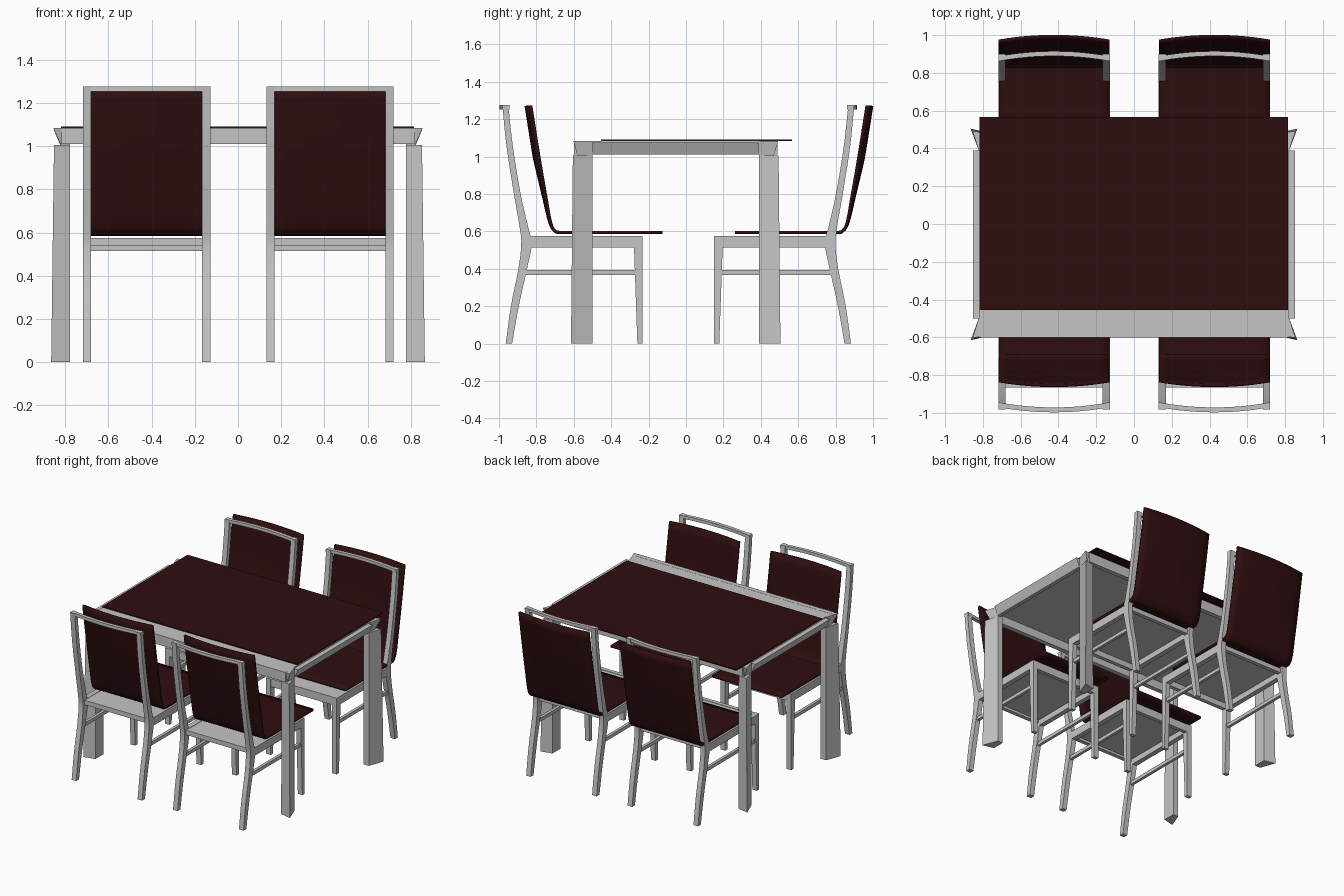
import bpy, bmesh
from mathutils import Vector

if "Cube" in bpy.data.objects:
    bpy.data.objects.remove(bpy.data.objects["Cube"], do_unlink=True)


def material(name, rgb):
    m = bpy.data.materials.new(name)
    m.use_nodes = True
    m.diffuse_color = (*rgb, 1)
    bsdf = m.node_tree.nodes["Principled BSDF"]
    bsdf.inputs["Base Color"].default_value = (*rgb, 1)
    bsdf.inputs["Roughness"].default_value = 0.6
    return m


GREY = material("light grey frame", (0.56, 0.56, 0.56))
WINE = material("dark wine panel", (0.028, 0.0042, 0.005))


def finish(name, bm, mat, smooth=False):
    bmesh.ops.recalc_face_normals(bm, faces=bm.faces)
    mesh = bpy.data.meshes.new(name)
    bm.to_mesh(mesh)
    bm.free()
    mesh.materials.append(mat)
    ob = bpy.data.objects.new(name, mesh)
    bpy.context.collection.objects.link(ob)
    if smooth:
        bpy.ops.object.select_all(action="DESELECT")
        ob.select_set(True)
        bpy.context.view_layer.objects.active = ob
        bpy.ops.object.shade_smooth_by_angle(angle=0.6)
    return ob


def loft(name, rings, mat, smooth=False):
    """Skin a row of equal-sized closed rings and cap both ends."""
    bm = bmesh.new()
    rows = [[bm.verts.new(p) for p in ring] for ring in rings]
    n = len(rows[0])
    for a, b in zip(rows, rows[1:]):
        for i in range(n):
            j = (i + 1) % n
            bm.faces.new((a[i], a[j], b[j], b[i]))
    bm.faces.new(rows[0])
    bm.faces.new(rows[-1])
    return finish(name, bm, mat, smooth)


def box(name, x, y, z, mat):
    return loft(name, [[(x[0], y[0], h), (x[1], y[0], h), (x[1], y[1], h), (x[0], y[1], h)]
                       for h in z], mat)


def spline(points, steps=5):
    """Catmull-Rom curve through the points."""
    pts = [Vector(p) for p in points]
    ext = [2 * pts[0] - pts[1]] + pts + [2 * pts[-1] - pts[-2]]
    out = []
    for a, b, c, d in zip(ext, ext[1:], ext[2:], ext[3:]):
        for k in range(steps):
            t = k / steps
            out.append(0.5 * (2 * b + (c - a) * t + (2 * a - 5 * b + 4 * c - d) * t * t
                              + (3 * b - a - 3 * c + d) * t ** 3))
    return out + [pts[-1]]


PANEL_SHIFT = 0.11   # the dark panels all sit a little towards the back
CHAIR_MID = -0.041   # chairs mirror about this line
TABLE_MID = -0.055   # table mirrors about this line
HALF = 0.295         # half width of a chair


def chair(tag, cx, back):
    def fy(y):
        return 2 * CHAIR_MID - y if back else y

    def block(name, x, y, z):
        box(f"{tag}_{name}", (cx + x[0], cx + x[1]), (fy(y[0]), fy(y[1])), z, GREY)

    # Curved rear posts: y, z, depth
    post = spline([(-.947, 0, .034), (-.915, .2, .042), (-.873, .4, .046), (-.853, .53, .056),
                   (-.866, .62, .046), (-.902, .8, .036), (-.942, 1.05, .034),
                   (-.966, 1.275, .032)])
    for side, s in (("left", 1), ("right", -1)):
        x0, x1 = s * (HALF - 0.038), s * HALF
        rings = []
        for y, z, d in post:
            rings.append([(cx + x0, fy(y - d / 2), z), (cx + x1, fy(y - d / 2), z),
                          (cx + x1, fy(y + d / 2), z), (cx + x0, fy(y + d / 2), z)])
        loft(f"{tag}_{side}_rear_post", rings, GREY, True)
        # Tapered front leg
        loft(f"{tag}_{side}_front_leg",
             [[(cx + x0, fy(b), z), (cx + x1, fy(b), z), (cx + x1, fy(-.232), z),
               (cx + x0, fy(-.232), z)] for b, z in ((-.26, 0), (-.278, .515), (-.28, .575))],
             GREY)
        block(f"{side}_seat_rail", (x0, x1), (-.86, -.275), (.515, .575))
        block(f"{side}_stretcher", (s * (HALF - .03), s * (HALF - .008)), (-.87, -.265),
              (.367, .393))

    # Seat frame cross rails and seat board
    inner = HALF - 0.038
    block("front_seat_rail", (-inner, inner), (-.265, -.235), (.515, .575))
    block("rear_seat_rail", (-inner, inner), (-.865, -.835), (.54, .575))
    block("seat_board", (-inner, inner), (-.84, -.26), (.558, .572))

    # Bowed top rail
    rings = []
    for i in range(13):
        u = i / 6 - 1
        y = -.97 - .027 * (1 - u * u)
        x = cx + u * HALF
        rings.append([(x, fy(y), 1.252), (x, fy(y + .026), 1.252),
                      (x, fy(y + .026), 1.275), (x, fy(y), 1.275)])
    loft(f"{tag}_top_rail", rings, GREY, True)

    # One-piece bent seat and back shell, bowed more towards the top
    path = spline([(-.235, .594), (-.5, .594), (-.765, .594), (-.812, .605), (-.836, .655),
                   (-.862, .8), (-.895, .99), (-.94, 1.272)])
    bm = bmesh.new()
    rows = []
    for y, z in path:
        bow = .025 * min(1, max(0, (z - .594) / .4))
        rows.append([])
        for i in range(13):
            u = i / 6 - 1
            rows[-1].append(bm.verts.new((cx + u * (HALF - .002),
                                          fy(y - bow * (1 - u * u)) + PANEL_SHIFT, z)))
    for a, b in zip(rows, rows[1:]):
        for i in range(12):
            bm.faces.new((a[i], a[i + 1], b[i + 1], b[i]))
    shell = finish(f"{tag}_seat_shell", bm, WINE, True)
    thick = shell.modifiers.new("Thickness", "SOLIDIFY")
    thick.thickness = 0.017
    thick.offset = 0


for xname, cx in (("left", .426), ("right", -.423)):
    for yname, back in (("front", False), ("back", True)):
        chair(f"{yname}_{xname}_chair", cx, back)

# Table legs: slim kite-shaped posts with flared caps
for xname, sx in (("left", 1), ("right", -1)):
    for yname, sy in (("front", -1), ("back", 1)):
        def ring(tip, wing, z):
            pts = [tip, (.778, wing), (.778, .445), (.822, .445)]
            return [(sx * x, TABLE_MID + sy * y, z) for x, y in pts]
        loft(f"table_{yname}_{xname}_leg",
             [ring((.865, .56), .54, 0), ring((.852, .55), .535, 1.005)], GREY)
        loft(f"table_{yname}_{xname}_leg_cap",
             [ring((.82, .525), .52, 1.005), ring((.855, .548), .535, 1.083)], GREY)

    # Side rail leaning outwards
    loft(f"table_{xname}_rail",
         [[(sx * .795, y, 1.01), (sx * .825, y, 1.01), (sx * .853, y, 1.075),
           (sx * .815, y, 1.075)] for y in (-.5, .39)], GREY)

# Long rails, under-board and top
for yname, sy in (("front", -1), ("back", 1)):
    y0, y1 = TABLE_MID + sy * .51, TABLE_MID + sy * .545
    box(f"table_{yname}_rail", (-.818, .818), (y0, y1), (1.01, 1.084), GREY)
box("table_board", (-.817, .817), (-.57, .46), (1.073, 1.083), GREY)
box("table_top", (-.819, .815), (-.455, .566), (1.084, 1.092), WINE)
